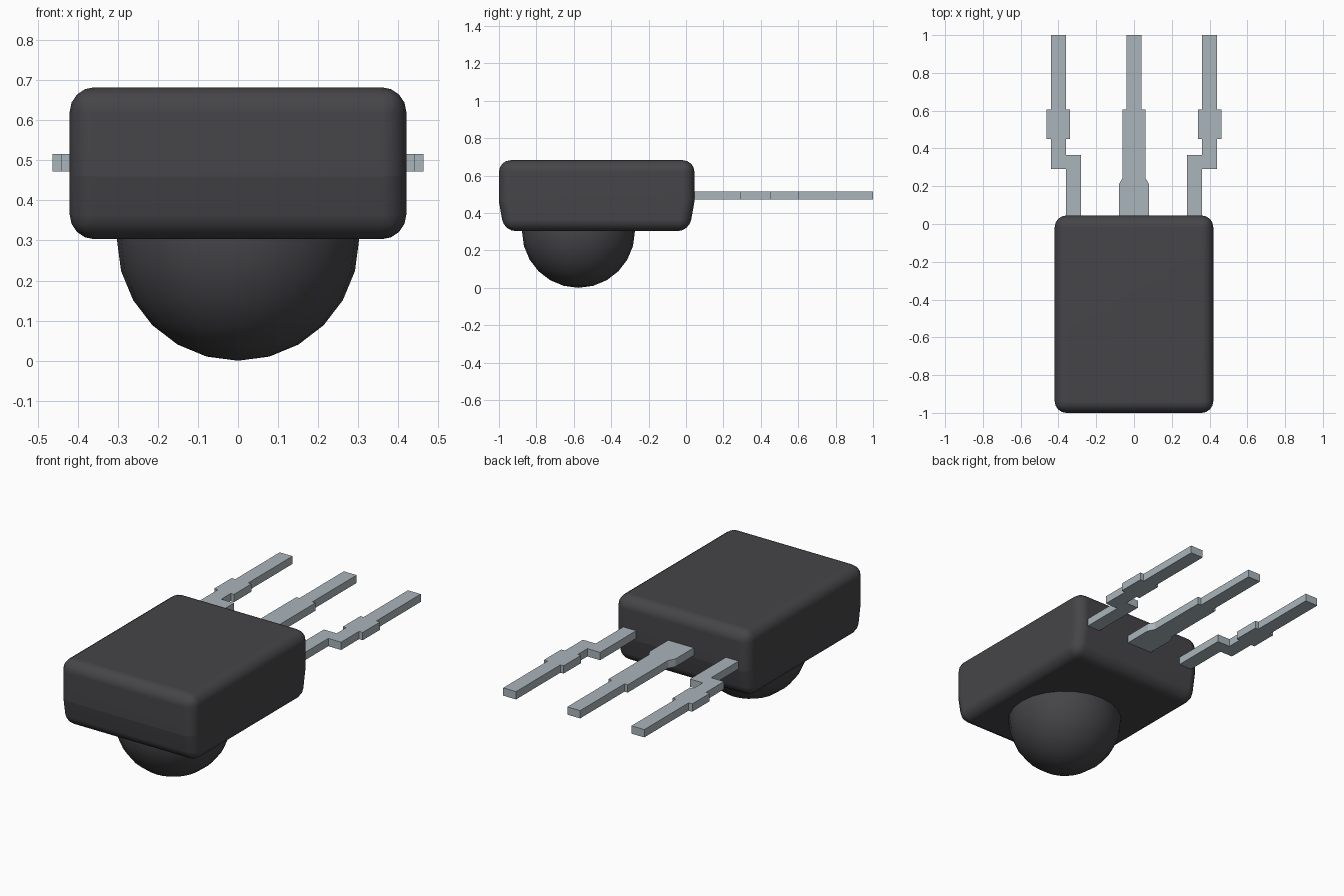
import bpy, bmesh, math

cube = bpy.data.objects.get("Cube")
if cube:
    bpy.data.objects.remove(cube, do_unlink=True)


def material(name, rgb):
    m = bpy.data.materials.new(name)
    m.diffuse_color = (*rgb, 1)
    m.use_nodes = True
    b = next(n for n in m.node_tree.nodes if n.type == 'BSDF_PRINCIPLED')
    b.inputs["Base Color"].default_value = (*rgb, 1)
    b.inputs["Roughness"].default_value = 0.5
    return m


plastic = material("dark_plastic", (0.060, 0.058, 0.064))
metal = material("pale_metal", (0.40, 0.46, 0.50))


def finish(name, bm, mat):
    bmesh.ops.recalc_face_normals(bm, faces=bm.faces[:])
    mesh = bpy.data.meshes.new(name)
    bm.to_mesh(mesh)
    bm.free()
    mesh.materials.append(mat)
    ob = bpy.data.objects.new(name, mesh)
    bpy.context.collection.objects.link(ob)
    return ob


def smooth(ob, degrees):
    bpy.ops.object.select_all(action='DESELECT')
    ob.select_set(True)
    bpy.context.view_layer.objects.active = ob
    bpy.ops.object.shade_smooth_by_angle(angle=math.radians(degrees))


def prism(points, offset):
    """Extrude a closed outline of 3D points along an offset."""
    bm = bmesh.new()
    face = bm.faces.new([bm.verts.new(p) for p in points])
    ext = bmesh.ops.extrude_face_region(bm, geom=[face])
    bmesh.ops.translate(bm, vec=offset, verts=[
        v for v in ext["geom"] if isinstance(v, bmesh.types.BMVert)])
    bmesh.ops.recalc_face_normals(bm, faces=bm.faces[:])
    return bm


# Body: side profile with tapered lower ends, rounded along its sharp edges
CREASE = 0.46
profile = [(-1.0, 0.682), (-1.0, CREASE), (-0.972, 0.303),
           (0.017, 0.303), (0.045, CREASE), (0.045, 0.682)]
bm = prism([(-0.42, y, z) for y, z in profile], (0.84, 0, 0))
bmesh.ops.bevel(bm, geom=[e for e in bm.edges if e.calc_face_angle() > 0.5],
                offset=0.062, offset_type='OFFSET', segments=4, profile=0.5,
                affect='EDGES', clamp_overlap=True)
body = finish("body", bm, plastic)
smooth(body, 30)
for e in body.data.edges:
    if all(abs(body.data.vertices[i].co.z - CREASE) < 0.004 for i in e.vertices):
        e.use_edge_sharp = True
flat = body.modifiers.new("flat_panels", 'WEIGHTED_NORMAL')
flat.keep_sharp = True

# Lens: lower half of a sphere under the body
bm = bmesh.new()
bmesh.ops.create_uvsphere(bm, u_segments=24, v_segments=12, radius=0.302)
bmesh.ops.bisect_plane(bm, geom=bm.verts[:] + bm.edges[:] + bm.faces[:],
                       plane_co=(0, 0, 0.02), plane_no=(0, 0, 1), clear_outer=True)
bmesh.ops.translate(bm, vec=(0, -0.575, 0.302), verts=bm.verts[:])
smooth(finish("lens_dome", bm, plastic), 40)

# Pins: flat outlines with a small root inside the body
PIN_Z, PIN_H, ROOT = 0.472, 0.044, -0.02
half = [(0.08, ROOT), (0.08, 0.21), (0.06, 0.245), (0.06, 0.605),
        (0.04, 0.605), (0.04, 1.0)]
middle = half + [(-x, y) for x, y in reversed(half)]
outer = [(0.28, ROOT), (0.28, 0.365), (0.36, 0.365), (0.36, 0.45),
         (0.34, 0.45), (0.34, 0.605), (0.36, 0.605), (0.36, 1.0),
         (0.44, 1.0), (0.44, 0.605), (0.463, 0.605), (0.463, 0.45),
         (0.44, 0.45), (0.44, 0.29), (0.36, 0.29), (0.36, ROOT)]
for name, outline, side in (("middle_pin", middle, 1), ("left_pin", outer, 1),
                            ("right_pin", outer, -1)):
    finish(name, prism([(side * x, y, PIN_Z) for x, y in outline],
                       (0, 0, PIN_H)), metal)
